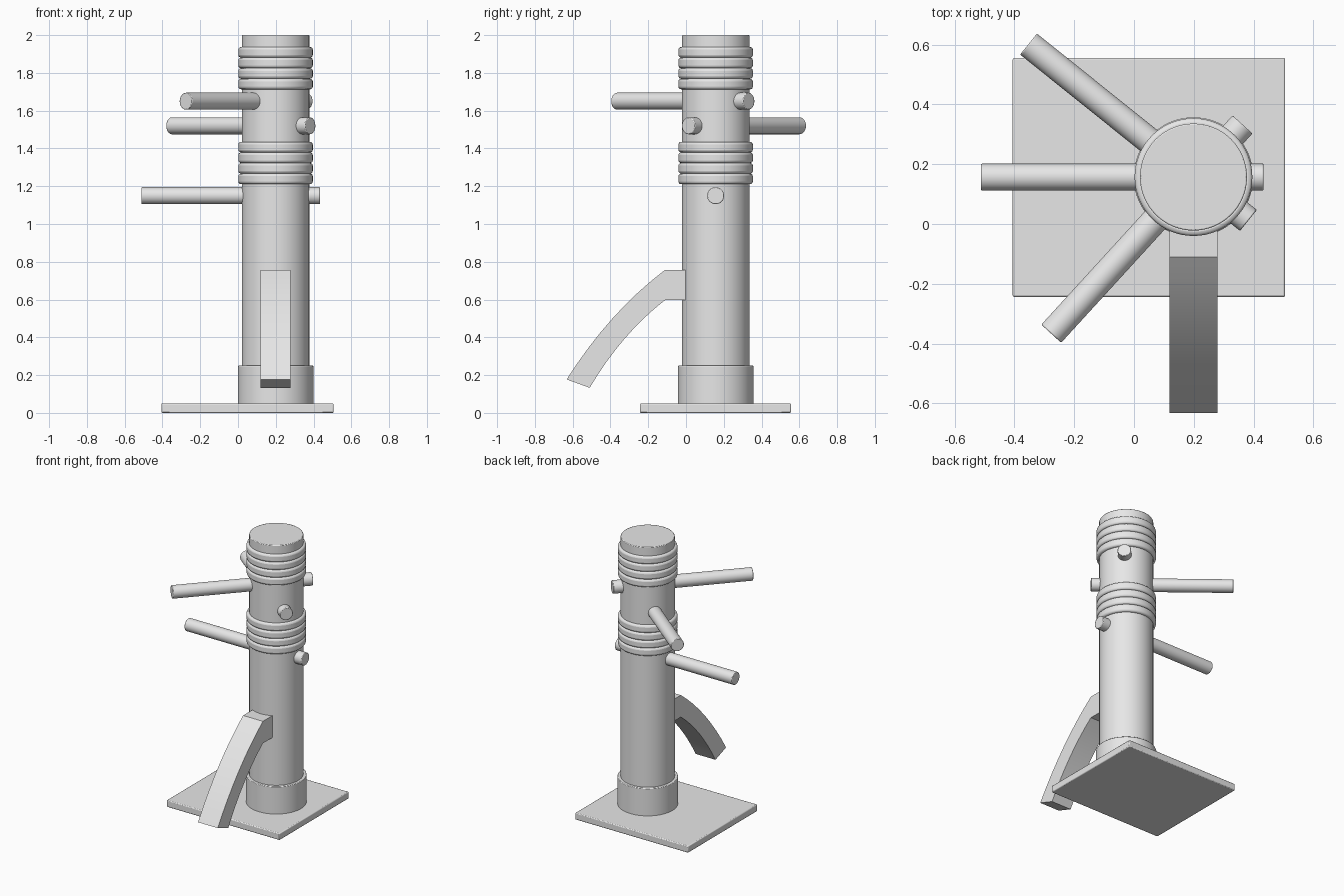
import bpy
import bmesh
import math
from mathutils import Vector

cube = bpy.data.objects.get("Cube")
if cube:
    bpy.data.objects.remove(cube, do_unlink=True)

CX, CY = 0.199, 0.157  # post axis

grey = bpy.data.materials.new("light_grey")
grey.use_nodes = True
colour = (0.8, 0.8, 0.8, 1)
grey.diffuse_color = colour
grey.node_tree.nodes["Principled BSDF"].inputs["Base Color"].default_value = colour


def finish(obj, name, bevel=0.0, segments=2):
    """Name, colour, soften edges and shade the active part."""
    obj.name = name
    obj.data.materials.append(grey)
    if bevel:
        mod = obj.modifiers.new("soft_edges", "BEVEL")
        mod.width = bevel
        mod.segments = segments
        mod.limit_method = "ANGLE"
        mod.angle_limit = math.radians(40)
    bpy.ops.object.select_all(action="DESELECT")
    obj.select_set(True)
    bpy.context.view_layer.objects.active = obj
    bpy.ops.object.shade_smooth_by_angle(angle=math.radians(35))
    return obj


def rod(name, start, end, radius, bevel=0.004, sides=48, segments=2):
    """Cylinder between two points."""
    a, b = Vector(start), Vector(end)
    bpy.ops.mesh.primitive_cylinder_add(
        vertices=sides, radius=radius, depth=(b - a).length, location=(a + b) / 2)
    obj = bpy.context.object
    obj.rotation_euler = (b - a).to_track_quat("Z", "Y").to_euler()
    return finish(obj, name, bevel, segments)


def upright(name, z0, z1, radius, **kw):
    return rod(name, (CX, CY, z0), (CX, CY, z1), radius, sides=64, **kw)


# Base plate
bpy.ops.mesh.primitive_cube_add(size=1, location=(0.05, 0.156, 0.025))
plate = bpy.context.object
plate.scale = (0.912, 0.8, 0.05)
bpy.ops.object.transform_apply(location=False, rotation=False, scale=True)
finish(plate, "base_plate", 0.006)

# Post and its foot collar
upright("post", 0.04, 2.0, 0.179)
upright("foot_collar", 0.045, 0.25, 0.2)

# Two stacks of four rounded bands
PITCH = 0.056
for stack, bottom in (("upper", 1.713), ("lower", 1.211)):
    for i in range(4):
        z = bottom + i * PITCH
        upright(f"{stack}_band_{i + 1}", z, z + PITCH, 0.197, bevel=0.014, segments=3)

# Arms pass through the post: long end first, short stub last
arms = {
    "front_arm": ((-0.277, -0.367), (0.363, 0.333), 1.65),
    "back_arm": ((-0.353, 0.602), (0.383, 0.012), 1.52),
    "middle_arm": ((-0.512, CY), (0.434, CY), 1.15),
}
for name, (tip, stub, z) in arms.items():
    rod(name, (*tip, z), (*stub, z), 0.045)


# Curved leg: side profile extruded across its width
def arc(p0, p1, p2, steps=8):
    pts = []
    for i in range(steps + 1):
        t = i / steps
        pts.append(tuple((1 - t) ** 2 * a + 2 * t * (1 - t) * b + t * t * c
                         for a, b, c in zip(p0, p1, p2)))
    return pts


top = [(0.06, 0.757)] + arc((-0.111, 0.757), (-0.405, 0.535), (-0.632, 0.177))
under = [(0.06, 0.597)] + arc((-0.111, 0.597), (-0.34, 0.42), (-0.51, 0.133))
bm = bmesh.new()
sections = []
for (ty, tz), (uy, uz) in zip(top, under):
    sections.append([bm.verts.new(p) for p in (
        (CX - 0.08, ty, tz), (CX + 0.08, ty, tz),
        (CX + 0.08, uy, uz), (CX - 0.08, uy, uz))])
for s, n in zip(sections, sections[1:]):
    for k in range(4):
        j = (k + 1) % 4
        bm.faces.new((s[k], s[j], n[j], n[k]))
bm.faces.new(sections[0])
bm.faces.new(sections[-1])
bmesh.ops.recalc_face_normals(bm, faces=bm.faces)
mesh = bpy.data.meshes.new("leg")
bm.to_mesh(mesh)
bm.free()
leg = bpy.data.objects.new("leg", mesh)
bpy.context.collection.objects.link(leg)
finish(leg, "leg")
